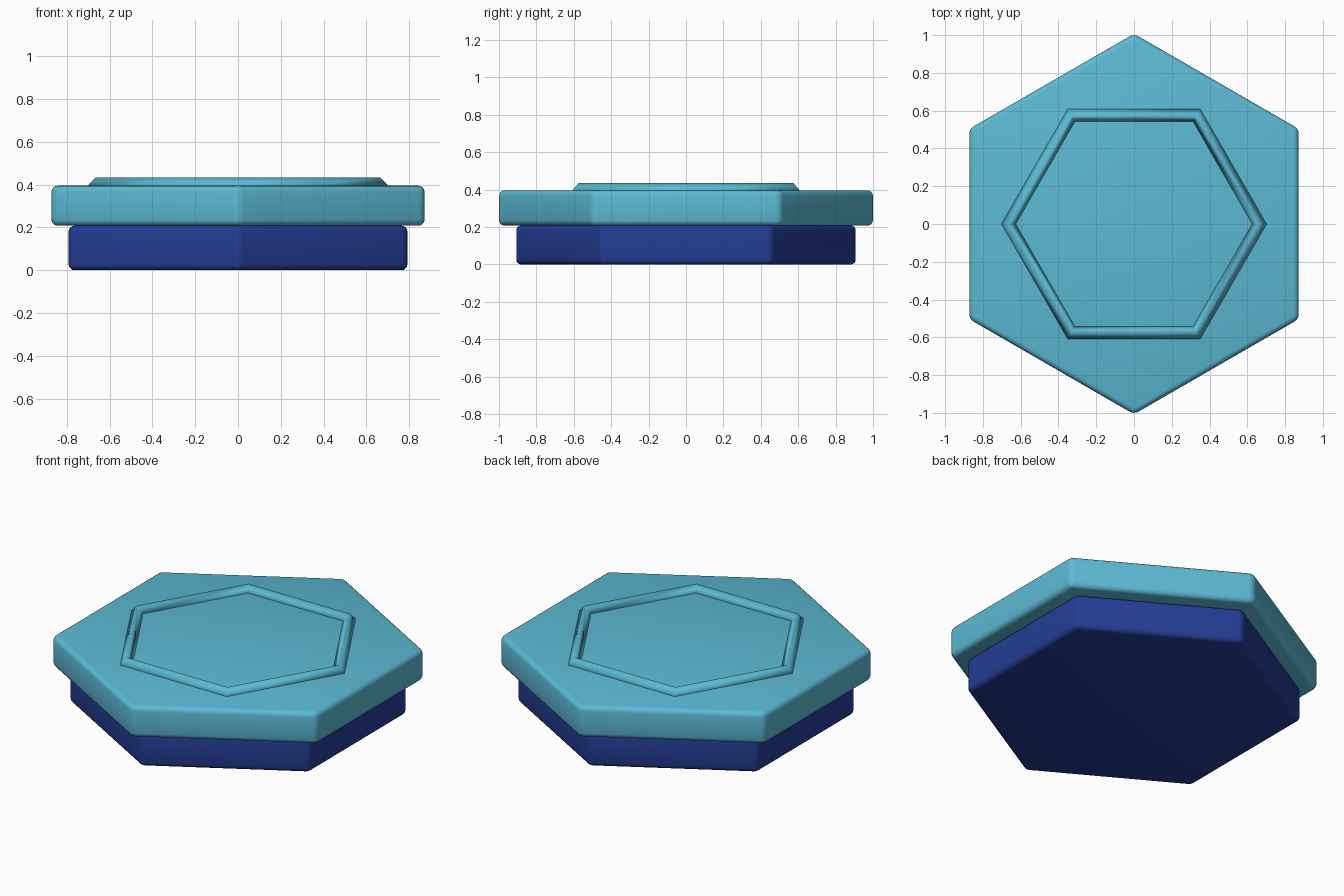
import bpy
import math

if "Cube" in bpy.data.objects:
    bpy.data.objects.remove(bpy.data.objects["Cube"])


def material(name, color):
    m = bpy.data.materials.new(name)
    m.diffuse_color = (*color, 1.0)
    m.use_nodes = True
    m.node_tree.nodes["Principled BSDF"].inputs["Base Color"].default_value = m.diffuse_color
    return m


TEAL = material("teal", (0.107, 0.49, 0.66))
NAVY = material("navy blue", (0.017, 0.046, 0.30))


def hex_slab(name, radius, z0, z1, bevel, mat):
    """Hexagonal slab with corners on the y axis and rounded edges."""
    bpy.ops.mesh.primitive_cylinder_add(
        vertices=6, radius=radius, depth=z1 - z0, location=(0, 0, (z0 + z1) / 2))
    ob = bpy.context.object
    ob.name = name
    ob.data.materials.append(mat)
    bev = ob.modifiers.new("rounded_edges", 'BEVEL')
    bev.width = bevel
    bev.segments = 4
    bev.limit_method = 'ANGLE'
    bpy.ops.object.modifier_apply(modifier=bev.name)
    bpy.ops.object.shade_smooth_by_angle(angle=math.radians(40))
    return ob


# Lower body and wider cap
hex_slab("base", 0.914, 0.0, 0.208, 0.026, NAVY)
hex_slab("cap", 1.007, 0.208, 0.395, 0.028, TEAL)

# Raised hexagonal rim with diamond section, corners on the x axis
bpy.ops.mesh.primitive_torus_add(
    major_segments=6, minor_segments=4, major_radius=0.664, minor_radius=0.038,
    location=(0, 0, 0.396))
rim = bpy.context.object
rim.name = "top_rim"
rim.data.materials.append(TEAL)
bpy.ops.object.shade_smooth()
